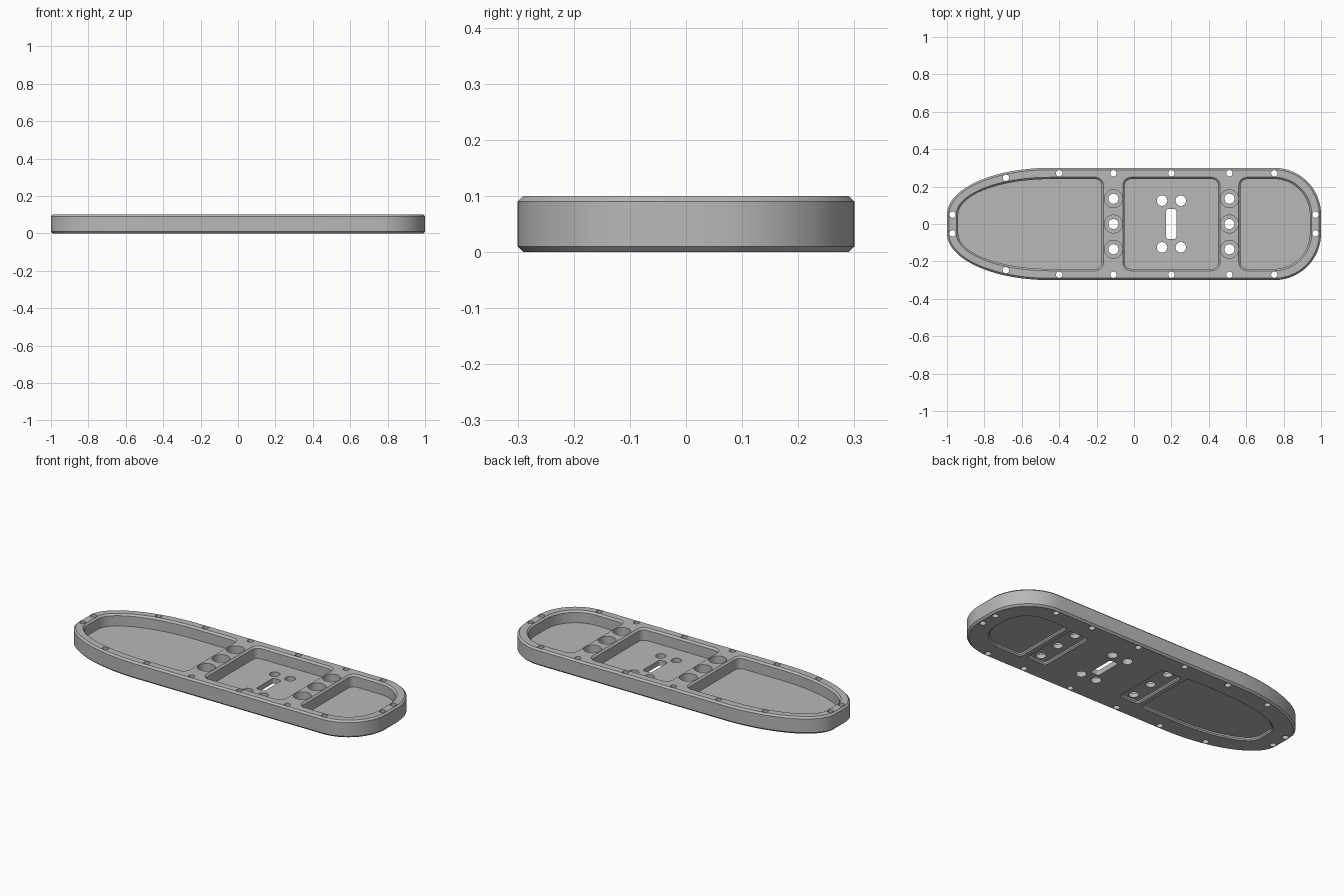
import bpy, bmesh, math

old = bpy.data.objects.get("Cube")
if old:
    bpy.data.objects.remove(old, do_unlink=True)

# Single plain material
grey = bpy.data.materials.new("plain_grey")
grey.use_nodes = True
COLOUR = (0.48, 0.48, 0.48, 1)
grey.diffuse_color = COLOUR
grey.node_tree.nodes["Principled BSDF"].inputs["Base Color"].default_value = COLOUR


def outline(x0, x1, half, left, right, cy=0, inset=0, steps=8):
    """Rectangle with elliptical corners; left and right are corner radii."""
    x0, x1, half = x0 + inset, x1 - inset, half - inset
    left = [max(r - inset, 0.002) for r in left]
    right = [max(r - inset, 0.002) for r in right]
    points = []
    for quarter, (sx, sy) in enumerate([(1, 1), (-1, 1), (-1, -1), (1, -1)]):
        rx, ry = right if sx > 0 else left
        cx = x1 - rx if sx > 0 else x0 + rx
        for i in range(steps + 1):
            a = math.pi / 2 * (quarter + i / steps)
            points.append((cx + rx * math.cos(a),
                           cy + sy * (half - ry) + ry * math.sin(a)))
    return points


def loft(bm, shape, layers):
    """Closed solid through (inset, height) layers of one outline."""
    rings = [[bm.verts.new((x, y, z)) for x, y in outline(**shape, inset=d)]
             for d, z in layers]
    for low, high in zip(rings, rings[1:]):
        for i in range(len(low)):
            j = (i + 1) % len(low)
            bm.faces.new((low[i], low[j], high[j], high[i]))
    bm.faces.new(rings[0][::-1])
    bm.faces.new(rings[-1])


def solid(name, shapes, layers):
    bm = bmesh.new()
    for shape in shapes:
        loft(bm, shape, layers)
    bmesh.ops.remove_doubles(bm, verts=bm.verts, dist=1e-5)
    bmesh.ops.recalc_face_normals(bm, faces=bm.faces)
    mesh = bpy.data.meshes.new(name)
    bm.to_mesh(mesh)
    bm.free()
    mesh.materials.append(grey)
    obj = bpy.data.objects.new(name, mesh)
    bpy.context.collection.objects.link(obj)
    return obj


def box(x0, x1, half, left, right=None, steps=8):
    return dict(x0=x0, x1=x1, half=half, left=left, right=right or left, steps=steps)


def disc(x, y, r):
    return dict(x0=x - r, x1=x + r, half=r, left=(r, r), right=(r, r), cy=y)


HEIGHT, BEVEL = 0.1, 0.01
CORNER, SMALL = (0.045, 0.045), (0.02, 0.02)
STRUTS = (-0.11, 0.51)

# Chamfered main plate
plate = solid("base_plate",
              [box(-1, 1, 0.3, (0.55, 0.25), (0.25, 0.25), 28)],
              [(BEVEL, 0), (0, BEVEL), (0, HEIGHT - BEVEL), (BEVEL, HEIGHT)])

# Three deep pockets in the top
pockets = solid("pocket_cutter",
                [box(-0.95, -0.163, 0.25, (0.5, 0.2), CORNER, 28),
                 box(-0.06, 0.46, 0.25, CORNER),
                 box(0.56, 0.95, 0.25, CORNER, (0.2, 0.2), 20)],
                [(BEVEL, 0.03), (BEVEL, HEIGHT - BEVEL), (-BEVEL, HEIGHT + BEVEL)])

# Shallow recesses in the underside
recesses = solid("recess_cutter",
                 [box(-0.88, -0.2, 0.19, (0.44, 0.15), SMALL, 24),
                  box(0.6, 0.9, 0.19, SMALL, (0.16, 0.15), 16)]
                 + [box(x - 0.065, x + 0.065, 0.175, SMALL) for x in STRUTS],
                 [(-0.01, -0.01), (0.007, 0.007), (0.007, 0.016)])

# Counterbores along the two struts
bolts = [(x, y) for x in STRUTS for y in (-0.135, 0, 0.135)]
counterbores = solid("counterbore_cutter", [disc(x, y, 0.048) for x, y in bolts],
                     [(0, 0.04), (0, HEIGHT + 0.02)])

# Through holes: strut bolts, centre mounts, slot and rim fasteners
rim = [(-0.685, 0.247), (-0.97, 0.05), (0.97, 0.05)]
rim += [(x, 0.271) for x in (-0.4, -0.11, 0.2, 0.51, 0.75)]
through = [disc(x, y, 0.027) for x, y in bolts]
through += [disc(x, y, 0.028) for x in (0.15, 0.25) for y in (-0.125, 0.125)]
through += [disc(x, s * y, 0.017) for x, y in rim for s in (1, -1)]
through.append(box(0.172, 0.226, 0.08, (0.012, 0.012)))
holes = solid("hole_cutter", through, [(0, -0.02), (0, HEIGHT + 0.02)])

# Carve the plate
bpy.ops.object.select_all(action="DESELECT")
plate.select_set(True)
bpy.context.view_layer.objects.active = plate
for cutter in (pockets, recesses, counterbores, holes):
    cutter.hide_render = True
    cut = plate.modifiers.new(cutter.name, "BOOLEAN")
    cut.operation = "DIFFERENCE"
    cut.solver = "EXACT"
    cut.object = cutter
    bpy.ops.object.modifier_apply(modifier=cut.name)
    bpy.data.objects.remove(cutter, do_unlink=True)

bpy.ops.object.shade_smooth_by_angle(angle=math.radians(25))
